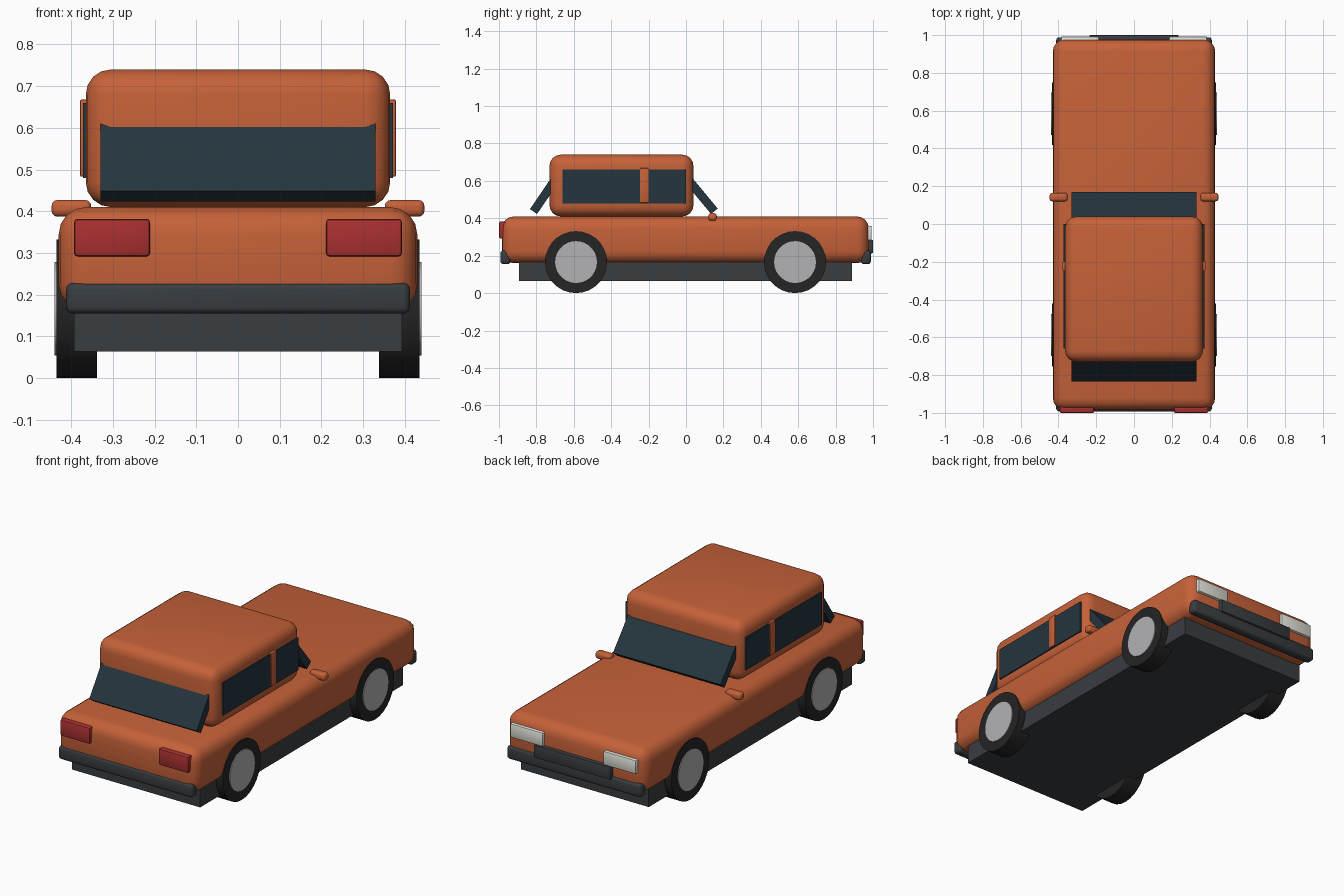
import bpy, math

if "Cube" in bpy.data.objects:
    bpy.data.objects.remove(bpy.data.objects["Cube"])


def material(name, r, g, b):
    m = bpy.data.materials.new(name)
    m.diffuse_color = (r, g, b, 1)
    m.use_nodes = True
    m.node_tree.nodes["Principled BSDF"].inputs["Base Color"].default_value = m.diffuse_color
    return m


PAINT = material("orange_paint", 0.56, 0.12, 0.04)
GLASS = material("dark_glass", 0.018, 0.035, 0.048)
TRIM = material("dark_trim", 0.04, 0.047, 0.053)
RUBBER = material("rubber", 0.018, 0.018, 0.018)
METAL = material("hub_metal", 0.45, 0.45, 0.46)
RED = material("red_lens", 0.40, 0.03, 0.03)
WHITE = material("clear_lens", 0.75, 0.75, 0.70)


def finish(o, name, mat):
    o.name = name
    o.data.materials.append(mat)
    bpy.ops.object.shade_smooth_by_angle(angle=math.radians(35))
    return o


def box(name, mat, x, y, z, bevel=0, segments=4, tilt=0):
    """Box from (min, max) ranges on each axis, optionally rounded and tilted about x."""
    bpy.ops.mesh.primitive_cube_add(
        size=1, location=[(a + b) / 2 for a, b in (x, y, z)], rotation=(tilt, 0, 0))
    o = bpy.context.object
    o.scale = [b - a for a, b in (x, y, z)]
    bpy.ops.object.transform_apply(location=False, rotation=False, scale=True)
    if bevel:
        m = o.modifiers.new("round", 'BEVEL')
        m.width, m.segments = bevel, segments
        bpy.ops.object.modifier_apply(modifier="round")
    return finish(o, name, mat)


def disc(name, mat, r, x0, x1, y, z):
    bpy.ops.mesh.primitive_cylinder_add(
        vertices=28, radius=r, depth=abs(x1 - x0),
        location=((x0 + x1) / 2, y, z), rotation=(0, math.pi / 2, 0))
    return finish(bpy.context.object, name, mat)


def slab(name, y, z, tilt):
    return box(name, GLASS, (-0.33, 0.33), (y - 0.023, y + 0.023),
               (z - 0.15, z + 0.15), tilt=tilt)


# Main shell
box("body", PAINT, (-0.43, 0.43), (-0.985, 0.978), (0.16, 0.41), 0.065)
box("cabin", PAINT, (-0.365, 0.365), (-0.73, 0.04), (0.41, 0.74), 0.06)
box("chassis", TRIM, (-0.393, 0.393), (-0.893, 0.888), (0.064, 0.20))

# Sloping end windows
slab("front_window", -0.731, 0.56, -0.597)
slab("back_window", 0.056, 0.553, 0.692)

# Bumpers and grille
box("front_bumper", TRIM, (-0.412, 0.412), (-0.992, -0.94), (0.155, 0.228), 0.015, 3)
box("back_bumper", TRIM, (-0.412, 0.412), (0.936, 0.988), (0.155, 0.228), 0.015, 3)
box("grille", TRIM, (-0.235, 0.235), (0.95, 1.0), (0.213, 0.285), 0.005, 2)

# Parts repeated on both sides
for s, side in ((-1, "left"), (1, "right")):
    def span(a, b):
        return tuple(sorted((s * a, s * b)))

    box(side + "_side_window", GLASS, span(0.34, 0.372), (-0.66, 0.0), (0.48, 0.66))
    box(side + "_pillar", PAINT, span(0.35, 0.379), (-0.247, -0.2), (0.483, 0.668), 0.004, 2)
    box(side + "_mirror", PAINT, span(0.352, 0.447), (0.12, 0.165), (0.387, 0.427), 0.014, 3)
    box(side + "_red_light", RED, span(0.211, 0.393), (-1.0, -0.95), (0.292, 0.382), 0.008, 2)
    box(side + "_white_light", WHITE, span(0.185, 0.387), (0.945, 0.993), (0.282, 0.36), 0.008, 2)
    for y, end in ((-0.588, "front"), (0.583, "back")):
        disc(f"{side}_{end}_tire", RUBBER, 0.166, s * 0.338, s * 0.435, y, 0.166)
        disc(f"{side}_{end}_hub", METAL, 0.112, s * 0.40, s * 0.44, y, 0.166)
